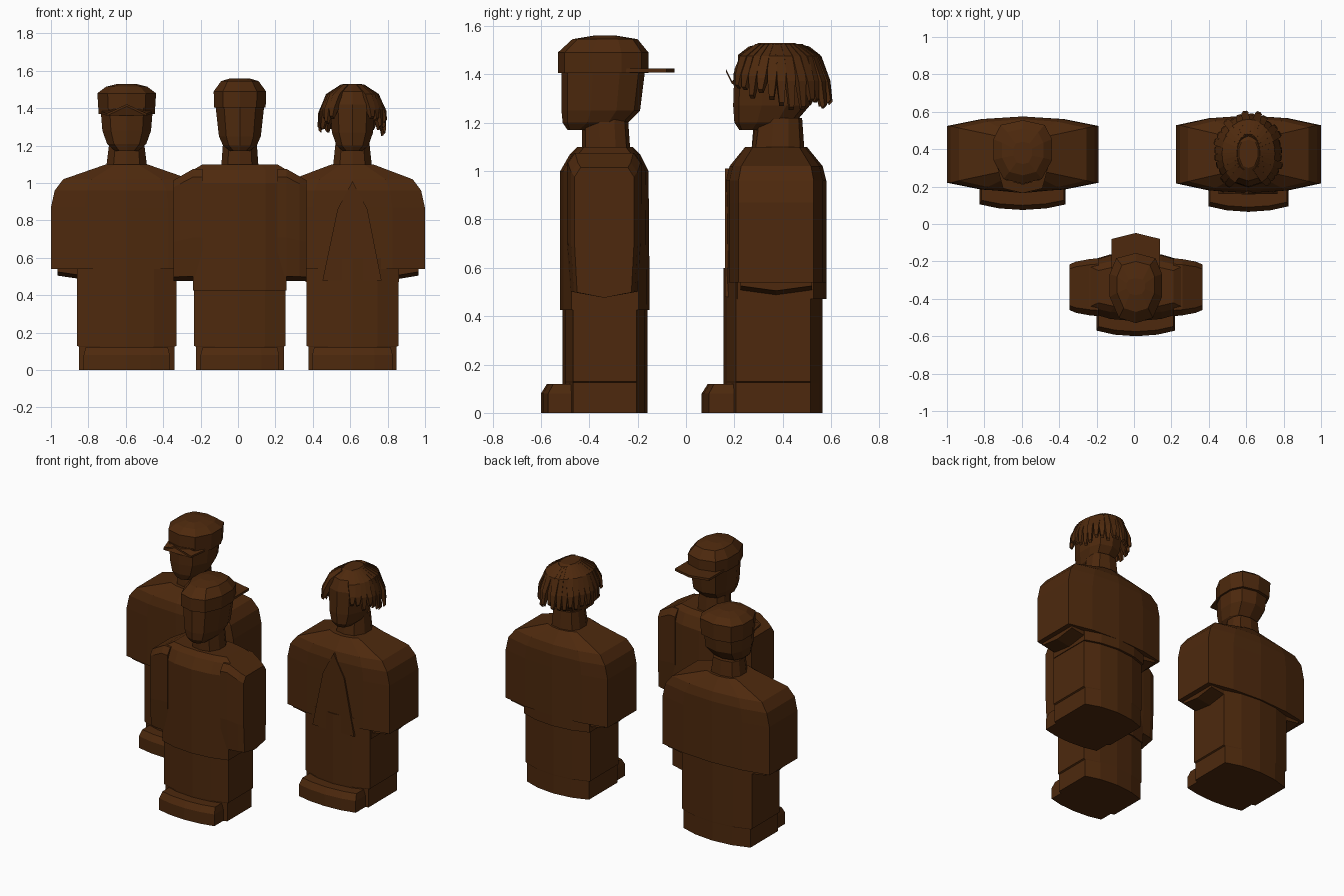
import bpy, bmesh, math, random

if "Cube" in bpy.data.objects:
    bpy.data.objects.remove(bpy.data.objects["Cube"])

random.seed(4)
mat = bpy.data.materials.new("dark_brown")
mat.diffuse_color = (0.075, 0.022, 0.004, 1)
mat.use_nodes = True
mat.node_tree.nodes["Principled BSDF"].inputs["Base Color"].default_value = mat.diffuse_color

# unit cross-sections: ridged body slab and faceted head
HALF = [(1, -.75), (.55, -.93), (0, -1), (-.55, -.93), (-1, -.75)]
BODY = HALF + [(x, -y) for x, y in reversed(HALF)]
HEAD = [(0, -1), (-.65, -.85), (-1, -.25), (-1, .4), (-.75, .85),
        (0, 1), (.75, .85), (1, .4), (1, -.25), (.65, -.85)]
BOX = [(-1, -1), (1, -1), (1, 1), (-1, 1)]


def skin(name, rings):
    """Join equal-length rings of 3D points into a capped solid."""
    bm = bmesh.new()
    vs = [[bm.verts.new(p) for p in r] for r in rings]
    n = len(vs[0])
    for a, b in zip(vs, vs[1:]):
        for i in range(n):
            bm.faces.new((a[i], a[(i + 1) % n], b[(i + 1) % n], b[i]))
    bm.faces.new(vs[0])
    bm.faces.new(vs[-1])
    bmesh.ops.recalc_face_normals(bm, faces=bm.faces)
    me = bpy.data.meshes.new(name)
    bm.to_mesh(me)
    bm.free()
    me.materials.append(mat)
    ob = bpy.data.objects.new(name, me)
    bpy.context.collection.objects.link(ob)
    return ob


def loft(name, cx, section, rings):
    """Rings are (z, half width, front y, back y)."""
    return skin(name, [[(cx + hx * u, (f + b) / 2 + (b - f) / 2 * v, z) for u, v in section]
                       for z, hx, f, b in rings])


def slab(name, pts, t):
    """Thin sheet of thickness t in z over a 3D outline."""
    return skin(name, [pts, [(x, y, z + t) for x, y, z in pts]])


def lower_body(tag, cx, front, back, hx, top, foot_hx):
    loft(tag + "_legs", cx, BODY, [(0, hx - .01, front, back), (.125, hx - .01, front, back),
                                   (.13, hx, front, back), (top, hx, front, back)])
    f = front - .09
    loft(tag + "_feet", cx, BODY, [(0, foot_hx, f, f + .24), (.08, foot_hx, f, f + .24),
                                   (.12, foot_hx - .01, f + .025, f + .24)])


def wide_coat(tag, cx, f, b, hx):
    loft(tag + "_coat", cx, BODY, [(.54, hx, f, b), (.87, hx, f, b), (.96, hx - .02, f, b),
                                   (1.02, hx - .065, f + .015, b - .015),
                                   (1.10, .11, f + .08, b - .08)])
    # hands peeking out under the sleeves
    for s, side in ((-1, "left"), (1, "right")):
        x0, x1 = cx + s * .2, cx + s * (hx - .035)
        skin(tag + "_hand_" + side, [
            [(x, f + .06, .56), (x, f + .06, z + .02), (x, (f + b) / 2, z),
             (x, b - .06, z + .02), (x, b - .06, .56)] for x, z in ((x0, .48), (x1, .505))])


# ---- left figure: forward cap
L = -.595
lower_body("left_figure", L, .165, .565, .265, .6, .23)
wide_coat("left_figure", L, .17, .575, .405)
loft("left_figure_neck", L, HEAD, [(1.08, .11, .27, .48), (1.2, .095, .28, .47)])
loft("left_figure_head", L, HEAD, [(1.17, .06, .23, .38), (1.21, .105, .215, .46),
                                   (1.28, .13, .21, .52), (1.40, .14, .21, .535)])
loft("left_figure_cap", L, HEAD, [(1.37, .15, .215, .55), (1.48, .157, .215, .555),
                                  (1.515, .11, .26, .51), (1.53, .05, .32, .44)])
slab("left_figure_brim", [(L - .135, .30, 1.37), (L - .105, .19, 1.36), (L, .165, 1.41),
                          (L + .105, .19, 1.36), (L + .135, .30, 1.37), (L, .30, 1.43)], .012)

# ---- centre figure: backward cap
C = .01
lower_body("centre_figure", C, -.51, -.16, .245, .45, .21)
loft("centre_figure_torso", C, BODY, [(.425, .25, -.52, -.15), (1.0, .25, -.52, -.155),
                                      (1.07, .25, -.48, -.19), (1.10, .2, -.45, -.22)])
ARM = [(-.92, .06), (0, .02), (.92, .06), (1, .4), (1, .93), (.8, 1), (-.8, 1), (-1, .93), (-1, .4)]
for s, side in ((-1, "left"), (1, "right")):
    skin("centre_figure_arm_" + side, [
        [(C + s * x, -.338 + hy * u, .465 + h * v) for u, v in ARM]
        for x, hy, h in ((.2, .155, .61), (.25, .15, .61), (.32, .137, .57), (.355, .122, .55))])
loft("centre_figure_neck", C, HEAD, [(1.08, .1, -.43, -.23), (1.22, .09, -.43, -.24)])
loft("centre_figure_head", C, HEAD, [(1.17, .05, -.49, -.36), (1.20, .09, -.51, -.24),
                                     (1.25, .112, -.515, -.19), (1.41, .13, -.515, -.17)])
loft("centre_figure_cap", C, HEAD, [(1.405, .138, -.53, -.155), (1.49, .14, -.53, -.155),
                                    (1.545, .10, -.47, -.20), (1.56, .05, -.38, -.29)])
slab("centre_figure_brim", [(C - .13, -.30, 1.408), (C + .13, -.30, 1.408), (C + .13, -.08, 1.408),
                            (C, -.048, 1.408), (C - .13, -.08, 1.408)], .015)

# ---- right figure: open coat and long locks of hair
R = .612
lower_body("right_figure", R, .155, .565, .245, .6, .215)
wide_coat("right_figure", R, .165, .58, .387)
loft("right_figure_coat_hem", R, BODY, [(.47, .25, .16, .58), (.6, .25, .16, .58)])
V = [(0, 1.01), (-.08, .86), (-.16, .48), (.155, .48), (.08, .86)]
skin("right_figure_coat_opening", [[(R + x, y, z) for x, z in V] for y in (.161, .3)])
loft("right_figure_neck", R, HEAD, [(1.08, .105, .27, .49), (1.22, .09, .29, .48)])
loft("right_figure_head", R, HEAD, [(1.17, .05, .22, .36), (1.20, .085, .2, .45),
                                    (1.27, .11, .195, .51), (1.42, .12, .2, .53),
                                    (1.49, .10, .23, .51), (1.53, .05, .3, .45)])
N = 26
for i in range(N):
    a = math.radians(38 + 284 * i / (N - 1))          # measured from the face
    dx, dy = math.sin(a), -math.cos(a)
    front = max(0, -dy)
    tip = 1.265 + .11 * front + random.uniform(-.015, .035)
    k = random.uniform(.93, 1.04)
    path = [(.05, .09, 1.515, .016), (.125, .165, 1.46, .022),
            (.17 * k, .205 * k, 1.36 + .04 * front, .018), (.18 * k, .22 * k, tip, .01)]
    skin("right_figure_hair_lock", [
        [(R + rx * dx + w * (u * -dy + v * dx * .7), .378 + ry * dy + w * (u * dx + v * dy * .7),
          z + w * v * .7) for u, v in BOX] for rx, ry, z, w in path])
